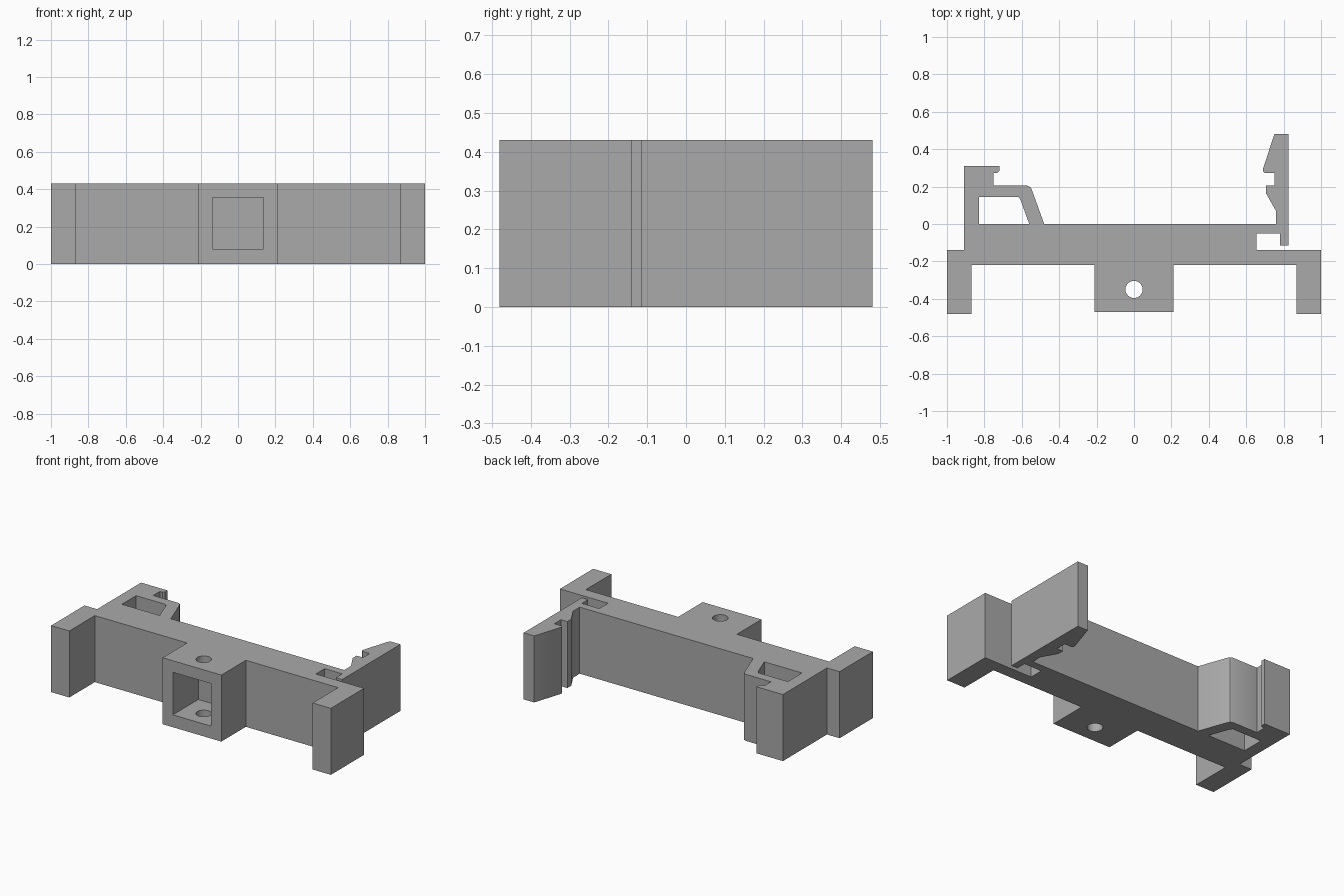
import bpy
import bmesh
from mathutils import Vector

cube = bpy.data.objects.get("Cube")
if cube:
    bpy.data.objects.remove(cube, do_unlink=True)

HEIGHT = 0.43

grey = bpy.data.materials.new("plain_grey")
grey.use_nodes = True
colour = (0.4, 0.4, 0.4, 1)
grey.diffuse_color = colour
grey.node_tree.nodes["Principled BSDF"].inputs["Base Color"].default_value = colour


def prism(name, outline, z0, z1):
    """Extrude a plan outline between two heights."""
    bm = bmesh.new()
    face = bm.faces.new([bm.verts.new((x, y, z0)) for x, y in outline])
    top = bmesh.ops.extrude_face_region(bm, geom=[face])["geom"]
    moved = [v for v in top if isinstance(v, bmesh.types.BMVert)]
    bmesh.ops.translate(bm, vec=Vector((0, 0, z1 - z0)), verts=moved)
    bmesh.ops.recalc_face_normals(bm, faces=bm.faces)
    mesh = bpy.data.meshes.new(name)
    bm.to_mesh(mesh)
    bm.free()
    obj = bpy.data.objects.new(name, mesh)
    bpy.context.collection.objects.link(obj)
    mesh.materials.append(grey)
    return obj


def cut(target, cutter):
    """Subtract a cutter and remove it."""
    mod = target.modifiers.new("cut", 'BOOLEAN')
    mod.operation = 'DIFFERENCE'
    mod.solver = 'EXACT'
    mod.object = cutter
    bpy.context.view_layer.objects.active = target
    bpy.ops.object.modifier_apply(modifier=mod.name)
    bpy.data.objects.remove(cutter, do_unlink=True)


# Front edge: two legs and the central block, mirrored
half_front = [(0.21, -0.47), (0.21, -0.22), (0.87, -0.22),
              (0.87, -0.48), (1, -0.48), (1, -0.14)]
front = [(-x, y) for x, y in reversed(half_front)] + half_front

# Spring clip with its relief slot
spring_clip = [(0.655, -0.14), (0.655, -0.05), (0.78, -0.05), (0.78, -0.115),
               (0.825, -0.115), (0.825, 0.48), (0.75, 0.48), (0.69, 0.295),
               (0.69, 0.282), (0.70, 0.273), (0.75, 0.273), (0.75, 0.205),
               (0.705, 0.205), (0.705, 0.165), (0.76, 0.068), (0.76, 0)]

# Fixed hook and its sloping support
fixed_hook = [(-0.48, 0), (-0.547, 0.185), (-0.555, 0.198), (-0.57, 0.205),
              (-0.75, 0.205), (-0.75, 0.273), (-0.73, 0.273), (-0.72, 0.283),
              (-0.72, 0.31), (-0.91, 0.31), (-0.91, -0.14)]

bracket = prism("clip_bracket", front + spring_clip + fixed_hook, 0, HEIGHT)

# Opening behind the fixed hook
cut(bracket, prism("hook_opening",
                   [(-0.83, 0), (-0.56, 0), (-0.608, 0.132), (-0.62, 0.145), (-0.83, 0.145)],
                   -0.1, HEIGHT + 0.1))

# Square pocket in the central block
cut(bracket, prism("square_pocket",
                   [(-0.137, -0.6), (0.137, -0.6), (0.137, -0.21), (-0.137, -0.21)],
                   0.08, 0.355))

# Vertical screw hole through the block
bpy.ops.mesh.primitive_cylinder_add(vertices=32, radius=0.046, depth=1, location=(0, -0.35, 0.2))
drill = bpy.context.object
drill.data.materials.append(grey)
cut(bracket, drill)

bpy.ops.object.select_all(action='DESELECT')
bracket.select_set(True)
bpy.context.view_layer.objects.active = bracket
bpy.ops.object.shade_smooth_by_angle(angle=0.5)
